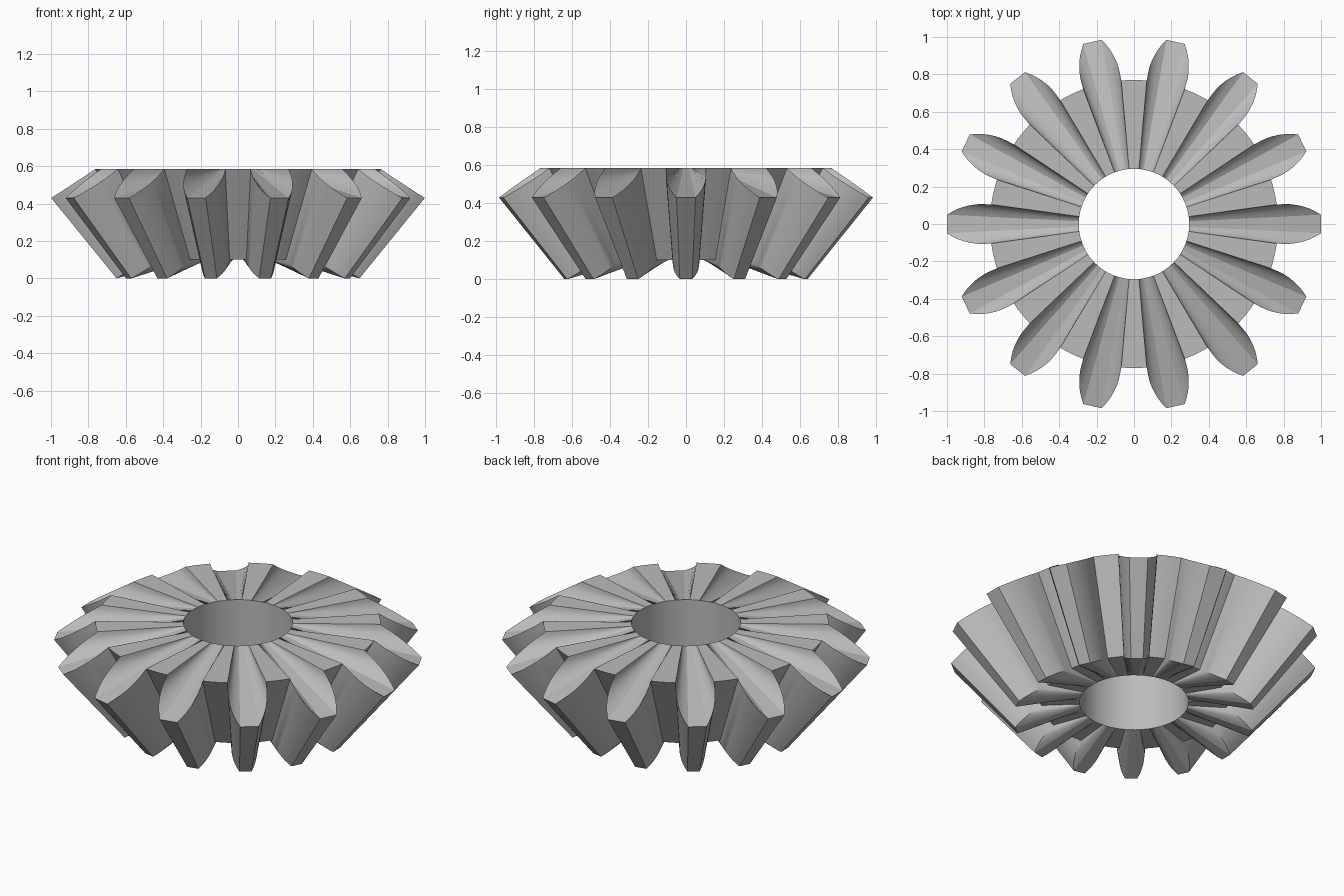
import bpy, bmesh, math

if "Cube" in bpy.data.objects:
    bpy.data.objects.remove(bpy.data.objects["Cube"], do_unlink=True)

TEETH = 14
BORE = 0.295
ROOT_R, ROOT_Z = 0.77, 0.585      # root circle at the large end
TIP_R, TIP_Z = 1.0, 0.43          # tooth tip at the large end
SHRINK = 0.65                     # small end relative to the large end
APEX = -SHRINK * TIP_Z / (1 - SHRINK)   # point where the tooth lines meet
PITCH = 2 * math.pi / TEETH

# One flank: height up the tooth (0 root, 1 tip) and half width
FLANK = [(0, 0.104), (0.15, 0.106), (0.3, 0.106), (0.45, 0.102),
         (0.6, 0.094), (0.75, 0.082), (0.88, 0.067), (1, 0.05)]


def flank_point(t, width):
    r = ROOT_R + t * (TIP_R - ROOT_R)
    return math.asin(width / r), r, ROOT_Z + t * (TIP_Z - ROOT_Z)


# One pitch of the outline as (angle, radius, height)
flank = [flank_point(t, w) for t, w in FLANK]
tooth = [(-a, r, z) for a, r, z in flank] + flank[::-1]
root_angle = flank[0][0]
gap = PITCH - 2 * root_angle
arc = [(root_angle + gap * i / 6, ROOT_R, ROOT_Z) for i in range(1, 6)]
outline = [(a + k * PITCH, r, z) for k in range(TEETH) for a, r, z in tooth + arc]


def small_end(z):
    return APEX + SHRINK * (z - APEX)


# Closed rings: large end, small end, bore bottom, bore top
bm = bmesh.new()


def add_ring(points):
    return [bm.verts.new((r * math.cos(a), r * math.sin(a), z)) for a, r, z in points]


rings = [
    add_ring(outline),
    add_ring([(a, r * SHRINK, small_end(z)) for a, r, z in outline]),
    add_ring([(a, BORE, small_end(ROOT_Z)) for a, r, z in outline]),
    add_ring([(a, BORE, ROOT_Z) for a, r, z in outline]),
]
count = len(outline)
for k, ring in enumerate(rings):
    below = rings[(k + 1) % len(rings)]
    for i in range(count):
        j = (i + 1) % count
        bm.faces.new((ring[i], below[i], below[j], ring[j]))
bmesh.ops.recalc_face_normals(bm, faces=bm.faces)

mesh = bpy.data.meshes.new("bevel_gear")
bm.to_mesh(mesh)
bm.free()
gear = bpy.data.objects.new("bevel_gear", mesh)
bpy.context.collection.objects.link(gear)

# Plain grey metal
grey = bpy.data.materials.new("grey")
grey.use_nodes = True
colour = (0.5, 0.5, 0.5, 1)
grey.diffuse_color = colour
grey.node_tree.nodes["Principled BSDF"].inputs["Base Color"].default_value = colour
mesh.materials.append(grey)

# Smooth flanks and bore, sharp tooth edges
bpy.ops.object.select_all(action="DESELECT")
gear.select_set(True)
bpy.context.view_layer.objects.active = gear
bpy.ops.object.shade_smooth_by_angle(angle=math.radians(20))
